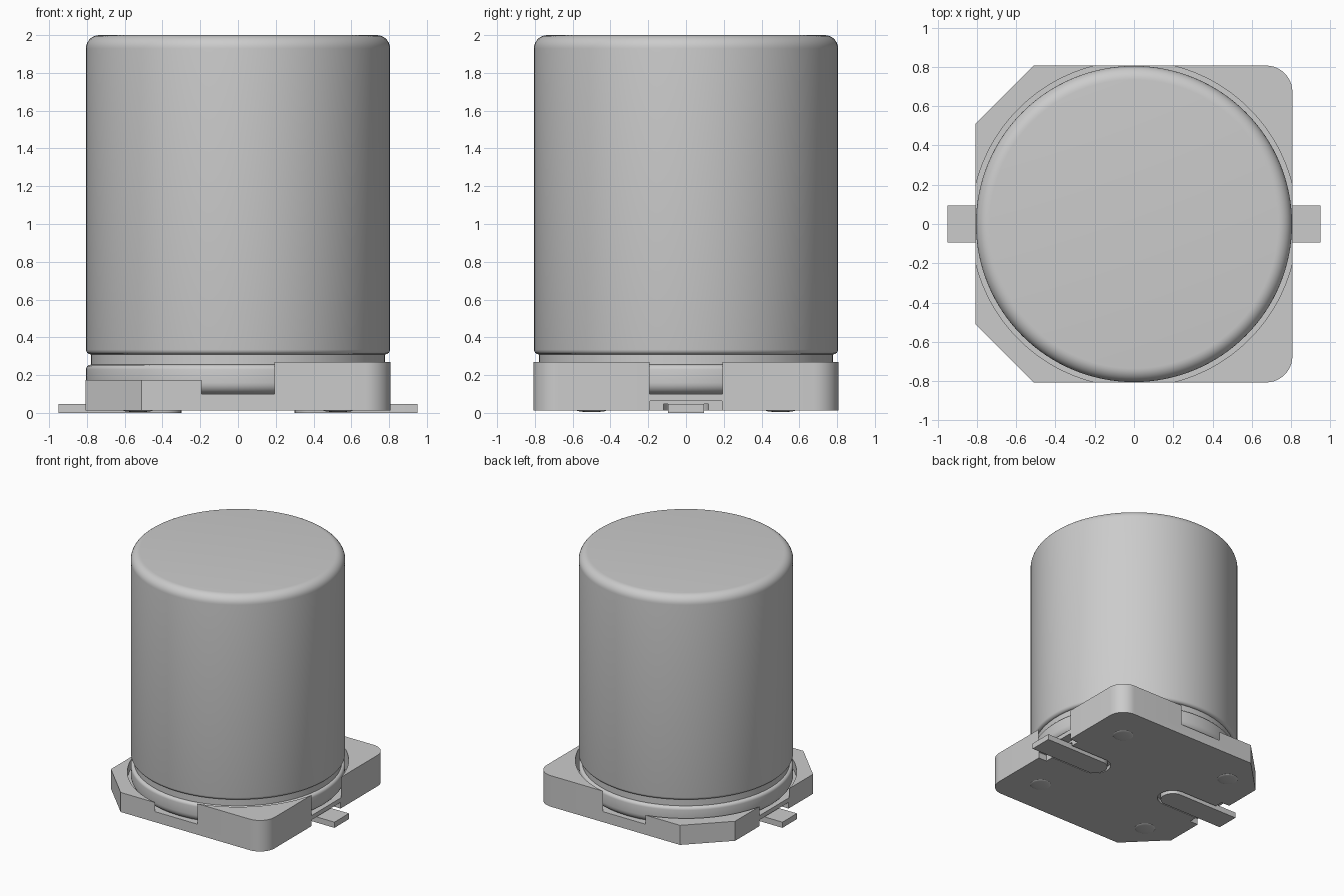
import bpy, bmesh, math

if "Cube" in bpy.data.objects:
    bpy.data.objects.remove(bpy.data.objects["Cube"])

H = 0.807      # half width of the seat
grey = bpy.data.materials.new("light grey")
grey.diffuse_color = (0.6, 0.6, 0.6, 1)
grey.use_nodes = True
grey.node_tree.nodes["Principled BSDF"].inputs["Base Color"].default_value = grey.diffuse_color


def finish(name, bm):
    bmesh.ops.recalc_face_normals(bm, faces=bm.faces)
    me = bpy.data.meshes.new(name)
    bm.to_mesh(me)
    bm.free()
    me.materials.append(grey)
    ob = bpy.data.objects.new(name, me)
    bpy.context.collection.objects.link(ob)
    return ob


def select(ob):
    bpy.ops.object.select_all(action='DESELECT')
    ob.select_set(True)
    bpy.context.view_layer.objects.active = ob


def smooth(ob):
    select(ob)
    bpy.ops.object.shade_smooth_by_angle(angle=math.radians(30))


def arc(cx, cy, r, a0, a1, n):
    return [(cx + r * math.cos(math.radians(a0 + (a1 - a0) * i / n)),
             cy + r * math.sin(math.radians(a0 + (a1 - a0) * i / n))) for i in range(n + 1)]


def prism(name, pts, z0, z1):
    bm = bmesh.new()
    lo = [bm.verts.new((x, y, z0)) for x, y in pts]
    hi = [bm.verts.new((x, y, z1)) for x, y in pts]
    bm.faces.new(lo)
    bm.faces.new(hi)
    n = len(pts)
    for i in range(n):
        j = (i + 1) % n
        bm.faces.new((lo[i], lo[j], hi[j], hi[i]))
    return finish(name, bm)


def rect(x0, x1, y0, y1):
    return [(x0, y0), (x1, y0), (x1, y1), (x0, y1)]


def tongue(side, inner, outer, r):
    # strip with a round inner end
    pts = arc(inner + r, 0, r, 90, 270, 16) + [(outer, -r), (outer, r)]
    return [(side * x, y) for x, y in pts]


def lathe(name, prof, n):
    bm = bmesh.new()
    rings = [[bm.verts.new((r * math.cos(2 * math.pi * i / n), r * math.sin(2 * math.pi * i / n), z))
              for i in range(n)] for r, z in prof]
    for a, b in zip(rings, rings[1:]):
        for i in range(n):
            j = (i + 1) % n
            bm.faces.new((a[i], a[j], b[j], b[i]))
    bm.faces.new(rings[0])
    bm.faces.new(rings[-1])
    return finish(name, bm)


# can: lower bulge, groove, tall body with rounded rim
R = 0.805
profile = (arc(R - 0.06, 0.16, 0.06, -90, 0, 6) + arc(R - 0.025, 0.23, 0.025, 0, 90, 4)
           + [(0.779, 0.255), (0.779, 0.31)]
           + arc(R - 0.025, 0.335, 0.025, -90, 0, 4) + arc(R - 0.07, 1.93, 0.07, 0, 90, 8))
smooth(lathe("can", profile, 128))

# seat: square with two chamfered and two rounded corners
outline = ([(-H, 0.51), (-H, -0.51), (-0.51, -H)]
           + arc(H - 0.135, -H + 0.135, 0.135, -90, 0, 10)
           + arc(H - 0.135, H - 0.135, 0.135, 0, 90, 10) + [(-0.51, H)])
seat = prism("seat", outline, 0.013, 0.27)

# cutters: round pocket, lowered wall, lead slots and edge notches
cutters = [lathe("pocket_cutter", [(0.83, 0.1), (0.83, 0.5)], 128),
           prism("low_wall_cutter", rect(-1, 0, -1, 1), 0.175, 0.45)]
for s in (-1, 1):
    cutters.append(prism("slot_cutter", tongue(s, 0.275, 1.0, 0.12), -0.1, 0.046))
    cutters.append(prism("notch_cutter", rect(*sorted((s * 0.73, s * 1.0)), -0.19, 0.19), -0.1, 0.064))
for c in cutters:
    c.hide_render = True
    m = seat.modifiers.new("cut", 'BOOLEAN')
    m.operation = 'DIFFERENCE'
    m.solver = 'EXACT'
    m.object = c
    select(seat)
    bpy.ops.object.modifier_apply(modifier=m.name)
    bpy.data.objects.remove(c)
smooth(seat)

for s in (-1, 1):
    # flat lead
    smooth(prism("lead", tongue(s, 0.3, 0.95, 0.095), 0.0, 0.047))
    # shallow domed feet
    for t in (-1, 1):
        bm = bmesh.new()
        bmesh.ops.create_uvsphere(bm, u_segments=32, v_segments=12, radius=1)
        for v in bm.verts:
            v.co = (s * 0.53 + v.co.x * 0.08, t * 0.5 + v.co.y * 0.08, 0.014 + v.co.z * 0.01)
        smooth(finish("foot", bm))
